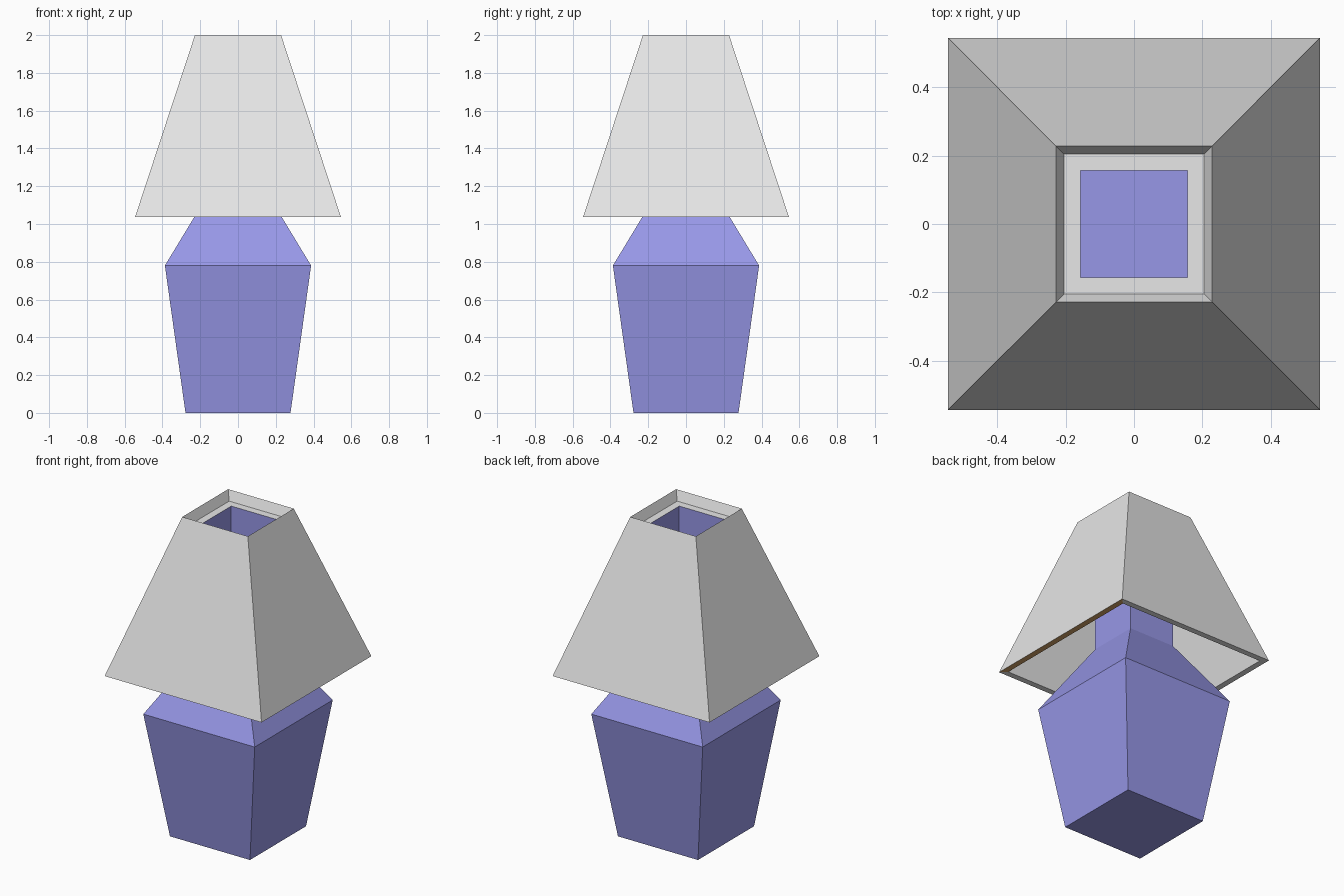
import bpy, bmesh

if "Cube" in bpy.data.objects:
    bpy.data.objects.remove(bpy.data.objects["Cube"])


def material(name, rgb):
    m = bpy.data.materials.new(name)
    m.diffuse_color = (*rgb, 1.0)
    m.use_nodes = True
    m.node_tree.nodes["Principled BSDF"].inputs["Base Color"].default_value = m.diffuse_color
    return m


blue = material("blue", (0.31, 0.31, 0.80))
grey = material("light_grey", (0.80, 0.80, 0.80))
brown = material("brown", (0.66, 0.37, 0.14))


def square_loft(name, profile, mats, cap_bottom=False, paint=None):
    """Skin square rings given as (half width, height); outward while rising."""
    bm = bmesh.new()
    rings = [[bm.verts.new((sx * h, sy * h, z))
              for sx, sy in ((-1, -1), (1, -1), (1, 1), (-1, 1))]
             for h, z in profile]
    if cap_bottom:
        bm.faces.new(rings[0][::-1])
    for a, b in zip(rings, rings[1:]):
        for i in range(4):
            j = (i + 1) % 4
            bm.faces.new((a[i], a[j], b[j], b[i]))
    bmesh.ops.remove_doubles(bm, verts=bm.verts, dist=1e-5)
    bm.normal_update()
    if paint:
        for f in bm.faces:
            f.material_index = paint(f)
    me = bpy.data.meshes.new(name)
    bm.to_mesh(me)
    bm.free()
    for m in mats:
        me.materials.append(m)
    ob = bpy.data.objects.new(name, me)
    bpy.context.collection.objects.link(ob)
    return ob


# Tapered base, sloped shoulder and open square neck
square_loft("lamp_base",
            [(0.278, 0.0), (0.387, 0.78), (0.157, 1.16), (0.157, 1.94)],
            [blue], cap_bottom=True)

# Shade: inner wall, bottom rim, outer wall, recessed top wall, flat top plate
square_loft("lamp_shade",
            [(0.205, 1.94), (0.508, 1.037), (0.545, 1.037), (0.228, 2.0),
             (0.205, 1.94), (0.157, 1.94)],
            [grey, brown],
            # one strip of the bottom rim is brown
            paint=lambda f: int(f.normal.z < -0.9
                                and f.calc_center_median().x > 0.4))
